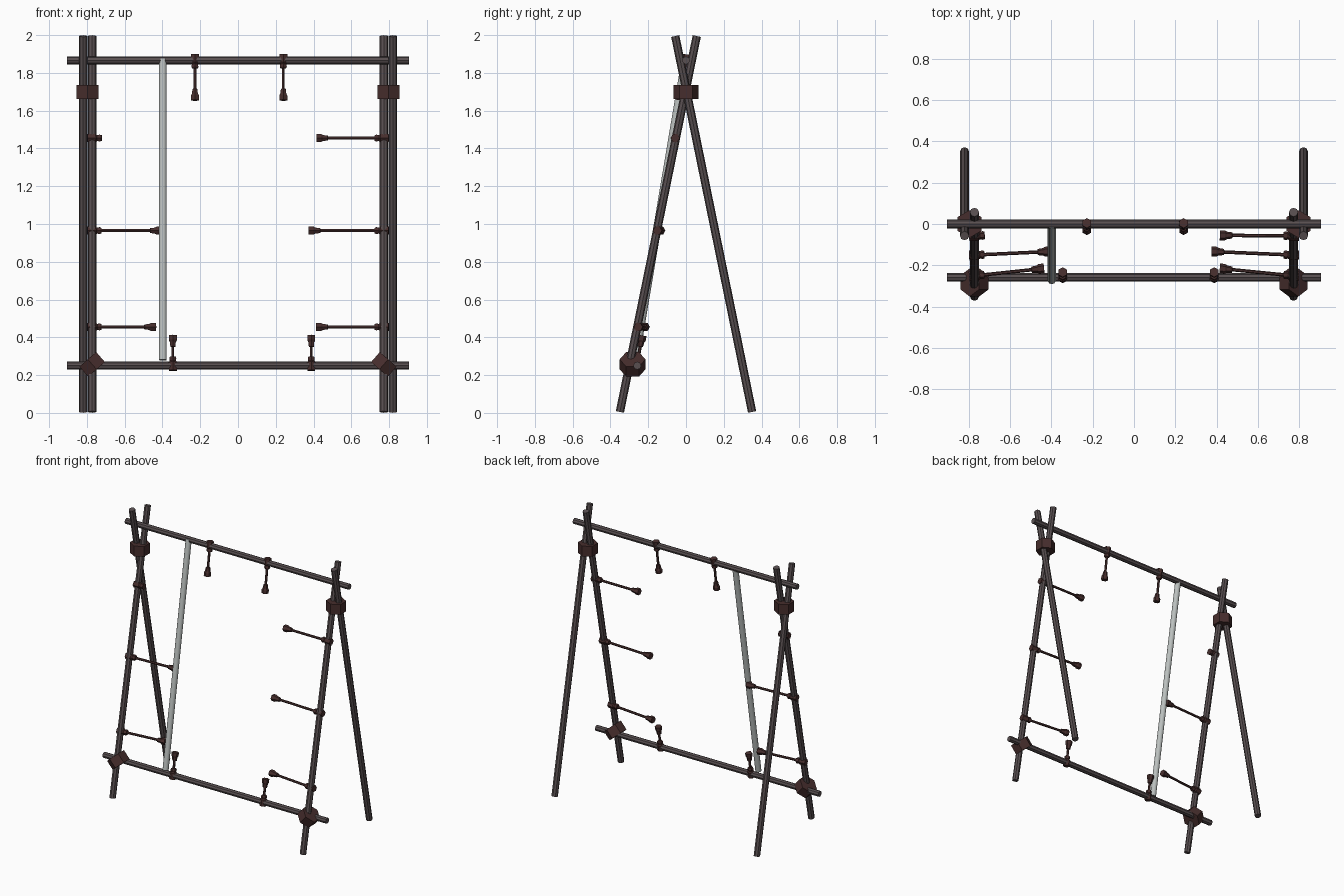
import bpy, bmesh, math
from mathutils import Vector

if "Cube" in bpy.data.objects:
    bpy.data.objects.remove(bpy.data.objects["Cube"])


def material(name, rgb):
    m = bpy.data.materials.new(name)
    m.diffuse_color = (*rgb, 1)
    m.use_nodes = True
    m.node_tree.nodes["Principled BSDF"].inputs["Base Color"].default_value = m.diffuse_color
    return m


WOOD = material("dark wood", (0.098, 0.078, 0.081))
LEATHER = material("brown leather", (0.062, 0.027, 0.026))
CLOTH = material("pale grey", (0.50, 0.53, 0.52))


def lathe(name, start, direction, profile, sides, mat, smooth=False):
    """Sweep rings of (distance, radius) along a direction, one corner facing +y."""
    d = Vector(direction).normalized()
    u = Vector((0, 1, 0))
    u = (u - d * u.dot(d)).normalized()
    v = d.cross(u)
    bm = bmesh.new()
    rings = []
    for t, r in profile:
        c = Vector(start) + d * t
        rings.append([bm.verts.new(c + u * r * math.cos(a) + v * r * math.sin(a))
                      for a in (2 * math.pi * i / sides for i in range(sides))])
    for lo, hi in zip(rings, rings[1:]):
        for i in range(sides):
            j = (i + 1) % sides
            bm.faces.new((lo[i], lo[j], hi[j], hi[i]))
    bm.faces.new(rings[0][::-1])
    bm.faces.new(rings[-1])
    for f in bm.faces:
        f.smooth = smooth and len(f.verts) == 4
    me = bpy.data.meshes.new(name)
    bm.to_mesh(me)
    bm.free()
    me.materials.append(mat)
    ob = bpy.data.objects.new(name, me)
    bpy.context.collection.objects.link(ob)
    return ob


def pole(name, a, b, r, mat=WOOD, sides=8, smooth=False):
    d = Vector(b) - Vector(a)
    return lathe(name, a, d, [(0, r), (d.length, r)], sides, mat, smooth)


def lashing(name, centre, axis, r, length):
    d = Vector(axis).normalized() * length / 2
    c = Vector(centre)
    return pole(name, c - d, c + d, r, LEATHER, 6)


def tie(name, a, b):
    """Knot round a pole at a, thin cord, flared tassel ending at b."""
    d = Vector(b) - Vector(a)
    n = d.length
    profile = [(-0.032, 0.024), (0.012, 0.025), (0.02, 0.018), (0.034, 0.021), (0.042, 0.017)]
    if n > 0.1:
        profile += [(0.043, 0.0085), (n - 0.062, 0.0085), (n - 0.06, 0.015),
                    (n - 0.035, 0.018), (n - 0.025, 0.024)]
    profile.append((n, 0.024))
    return lathe(name, a, d, profile, 6, LEATHER)


# Crossed legs with their lashings
for side, s in (("left", -1), ("right", 1)):
    pole(f"front_leg_{side}", (s * 0.772, -0.35, 0.005), (s * 0.772, 0.057, 1.995), 0.022)
    pole(f"back_leg_{side}", (s * 0.82, 0.35, 0.005), (s * 0.82, -0.057, 1.995), 0.022)
    lashing(f"upper_lashing_{side}", (s * 0.796, 0, 1.698), (0, 0, 1), 0.067, 0.075)
    lashing(f"lower_lashing_{side}", (s * 0.772, -0.283, 0.257), (-s * 0.65, 0, -0.75), 0.068, 0.07)

# Crossbars
pole("top_bar", (-0.905, 0, 1.866), (0.905, 0, 1.866), 0.021)
pole("bottom_bar", (-0.905, -0.258, 0.25), (0.905, -0.258, 0.25), 0.021)

# Slanted pale roll
pole("pale_roll", (-0.398, -0.270, 0.28), (-0.398, -0.002, 1.872), 0.021, CLOTH, 10, True)

# Ties on the crossbars
for x in (-0.228, 0.24):
    tie("top_tie", (x, 0, 1.866), (x, -0.03, 1.655))
for x in (-0.345, 0.388):
    tie("bottom_tie", (x, -0.258, 0.256), (x, -0.233, 0.41))

# Ties on the front legs: height, knot y, tassel y, tip x
for z, y0, y1, tip in ((1.455, -0.057, -0.055, -0.722), (0.965, -0.15, -0.133, -0.405),
                       (0.455, -0.25, -0.215, -0.435), (1.455, -0.057, -0.055, 0.415),
                       (0.965, -0.15, -0.133, 0.375), (0.455, -0.25, -0.215, 0.415)):
    tie("side_tie", (math.copysign(0.766, tip), y0, z), (tip, y1, z))
